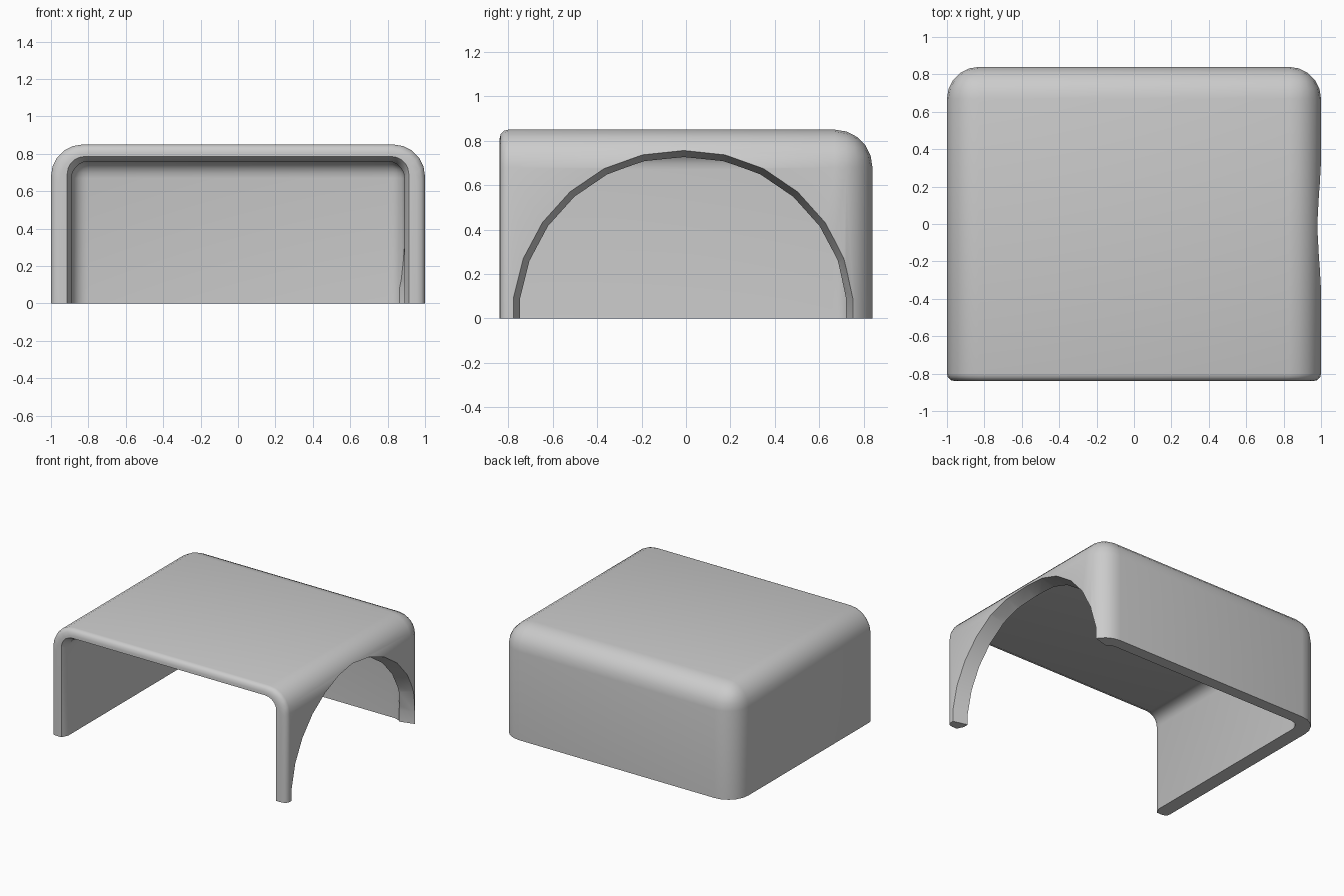
import bpy, bmesh
from math import radians
from mathutils import Matrix, Vector

default = bpy.data.objects.get("Cube")
if default:
    bpy.data.objects.remove(default, do_unlink=True)

grey = bpy.data.materials.new("plain_grey")
grey.use_nodes = True
colour = (0.6, 0.6, 0.6, 1)
grey.diffuse_color = colour
grey.node_tree.nodes["Principled BSDF"].inputs["Base Color"].default_value = colour


def make_object(name, bm):
    bmesh.ops.recalc_face_normals(bm, faces=bm.faces)
    mesh = bpy.data.meshes.new(name)
    bm.to_mesh(mesh)
    bm.free()
    mesh.materials.append(grey)
    obj = bpy.data.objects.new(name, mesh)
    bpy.context.collection.objects.link(obj)
    return obj


def rounded_block(name, half_x, front, back, floor, top, radius, rim):
    """Box rounded on its top and rear edges, with front rim steps (y, x scale, z scale)."""
    bm = bmesh.new()
    bmesh.ops.create_cube(bm, size=2)

    # Pick the edges on the unit cube: top sides, top rear and rear uprights
    def rounds(edge):
        mid = (edge.verts[0].co + edge.verts[1].co) / 2
        return (mid.z > 0.5 and mid.y > -0.5) or (mid.y > 0.5 and abs(mid.z) < 0.5)

    edges = [e for e in bm.edges if rounds(e)]
    for v in bm.verts:
        v.co = Vector((half_x if v.co.x > 0 else -half_x,
                       back if v.co.y > 0 else front,
                       top if v.co.z > 0 else floor))
    bmesh.ops.bevel(bm, geom=edges, offset=radius, segments=5, profile=0.5,
                    affect='EDGES', clamp_overlap=True)

    # Replace the front cap with rings of faces through each rim step
    cap = min(bm.faces, key=lambda f: f.calc_center_median().y)
    ring = list(cap.verts)
    base = [v.co.copy() for v in ring]
    bm.faces.remove(cap)
    for y, sx, sz in rim:
        step = [bm.verts.new((co.x * sx, y, co.z * sz)) for co in base]
        for i in range(len(ring)):
            bm.faces.new((ring[i - 1], ring[i], step[i], step[i - 1]))
        ring = step
    bm.faces.new(ring)
    return make_object(name, bm)


# Outer body with a softly rounded front rim
shell = rounded_block("cover_shell", 1.0, -0.80, 0.84, 0.0, 0.85, 0.17,
                      [(-0.82, 0.995, 0.994), (-0.835, 0.98, 0.976), (-0.84, 0.955, 0.95)])

# Hollow interior, flared towards the open front
hollow = rounded_block("hollow_cutter", 0.89, -0.79, 0.75, -0.2, 0.76, 0.09,
                       [(-0.95, 1.083, 1.109)])

# Tapered arch opening in the left wall, turned half a facet so a corner is at the crown
sides = 26
bm = bmesh.new()
bmesh.ops.create_cone(bm, cap_ends=True, segments=sides, radius1=0.665, radius2=0.80, depth=0.5)
bm.transform(Matrix.Translation((0.85, -0.01, 0)) @ Matrix.Diagonal((1, 1, 0.985, 1))
             @ Matrix.Rotation(radians(90), 4, 'Y')
             @ Matrix.Rotation(radians(180 / sides), 4, 'Z'))
# Put a corner, not a flat, at the crown
crown = max(bm.verts, key=lambda v: v.co.z)
arch = make_object("arch_cutter", bm)

# Cut the openings, then remove the cutters
bpy.context.view_layer.objects.active = shell
for cutter in (arch, hollow):
    cutter.hide_render = True
    mod = shell.modifiers.new(cutter.name, 'BOOLEAN')
    mod.operation = 'DIFFERENCE'
    mod.solver = 'EXACT'
    mod.object = cutter
    bpy.context.view_layer.update()
    bpy.ops.object.modifier_apply(modifier=mod.name)
for cutter in (arch, hollow):
    bpy.data.objects.remove(cutter, do_unlink=True)

bpy.ops.object.select_all(action='DESELECT')
shell.select_set(True)
bpy.ops.object.shade_smooth_by_angle(angle=radians(35))
